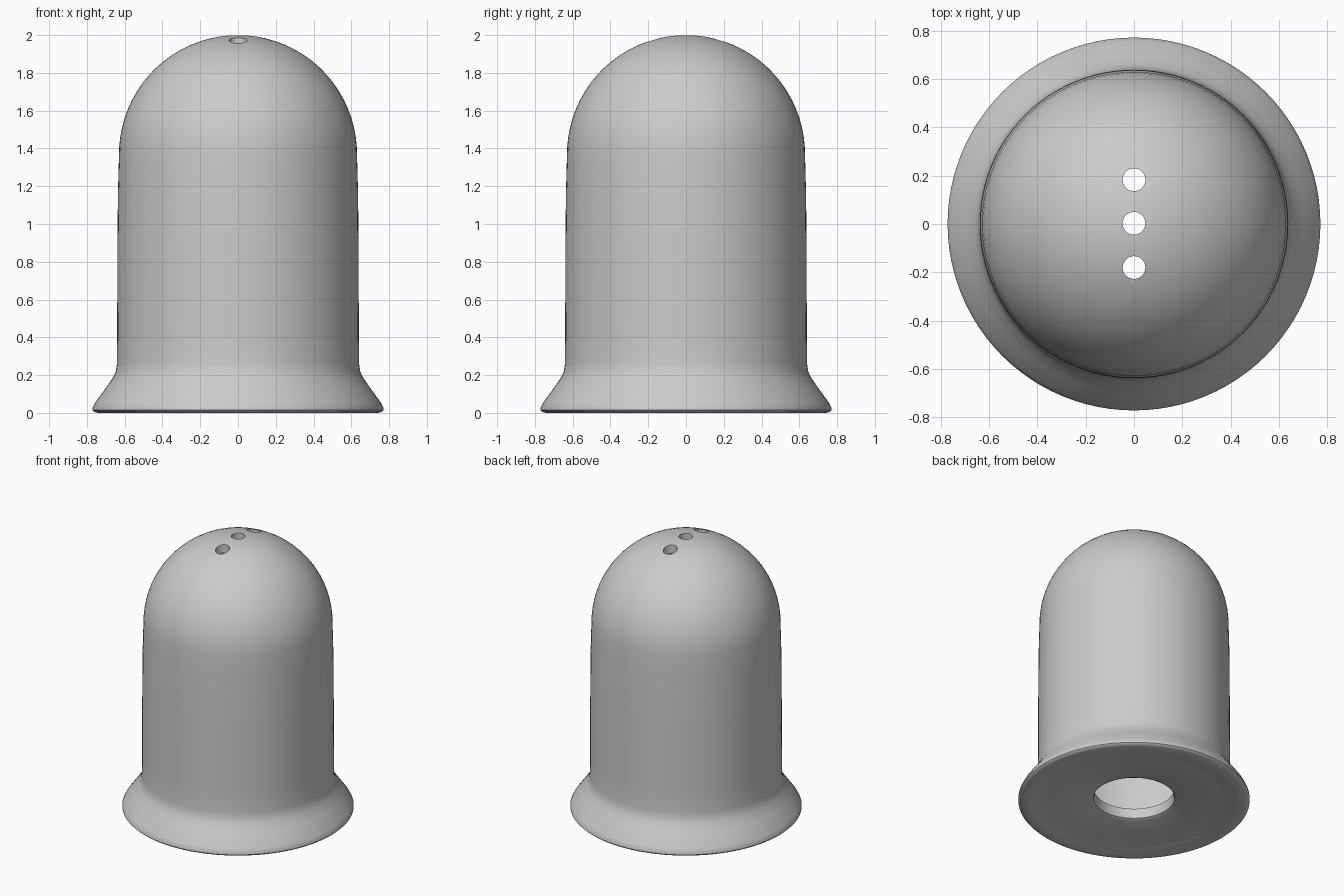
import bpy, bmesh, math

if "Cube" in bpy.data.objects:
    bpy.data.objects.remove(bpy.data.objects["Cube"])

SEG = 96
mat = bpy.data.materials.new("light_grey_ceramic")
mat.diffuse_color = (0.6, 0.6, 0.6, 1)
mat.use_nodes = True
mat.node_tree.nodes["Principled BSDF"].inputs["Base Color"].default_value = mat.diffuse_color


def arc(radius, cz, start, steps=18):
    """Dome profile from the shoulder angle up to the pole."""
    pts = []
    for i in range(steps + 1):
        a = start + (math.pi / 2 - start) * i / steps
        pts.append((max(radius * math.cos(a), 0.0), cz + radius * math.sin(a)))
    return pts


# Outer skin: rounded filling hole, recessed base, flared foot, wall and dome
outer = [(0.265, 0.05), (0.27, 0.03), (0.29, 0.02), (0.58, 0.02), (0.64, 0.013),
         (0.69, 0.0), (0.74, 0.0), (0.762, 0.005), (0.771, 0.014), (0.771, 0.025),
         (0.758, 0.052), (0.70, 0.132), (0.66, 0.19), (0.647, 0.22), (0.641, 0.26),
         (0.64, 0.40), (0.638, 0.90), (0.636, 1.15), (0.632, 1.30)] + arc(0.63, 1.37, 0.06)
# Inner skin, running from the pole down to the floor
inner = list(reversed([(0.265, 0.10), (0.53, 0.10), (0.565, 0.12), (0.58, 0.16),
                       (0.578, 0.9), (0.574, 1.25)] + arc(0.57, 1.37, 0.0)))

bm = bmesh.new()
rings = []
for r, z in outer + inner:
    if r < 1e-4:
        rings.append([bm.verts.new((0, 0, z))])
    else:
        rings.append([bm.verts.new((r * math.cos(2 * math.pi * i / SEG),
                                    r * math.sin(2 * math.pi * i / SEG), z))
                      for i in range(SEG)])
for k in range(len(rings)):
    a, b = rings[k], rings[(k + 1) % len(rings)]
    if len(a) == 1 and len(b) == 1:
        continue
    for i in range(SEG):
        j = (i + 1) % SEG
        if len(b) == 1:
            bm.faces.new((a[i], a[j], b[0]))
        elif len(a) == 1:
            bm.faces.new((a[0], b[j], b[i]))
        else:
            bm.faces.new((a[i], a[j], b[j], b[i]))
bmesh.ops.recalc_face_normals(bm, faces=bm.faces)
mesh = bpy.data.meshes.new("shaker_body")
bm.to_mesh(mesh)
bm.free()
body = bpy.data.objects.new("shaker_body", mesh)
bpy.context.collection.objects.link(body)
mesh.materials.append(mat)

# Three pouring holes through the dome
cutters = []
for y in (-0.18, 0.003, 0.183):
    bpy.ops.mesh.primitive_cylinder_add(vertices=32, radius=0.047, depth=0.5,
                                        location=(0, y, 1.97))
    cutter = bpy.context.object
    cutter.name = "hole_cutter"
    cutter.hide_render = True
    cutter.data.materials.append(mat)
    cutters.append(cutter)
    m = body.modifiers.new("pouring_hole", "BOOLEAN")
    m.operation = "DIFFERENCE"
    m.solver = "EXACT"
    m.object = cutter

bpy.ops.object.select_all(action="DESELECT")
bpy.context.view_layer.objects.active = body
body.select_set(True)
for m in list(body.modifiers):
    bpy.ops.object.modifier_apply(modifier=m.name)
for c in cutters:
    bpy.data.objects.remove(c)
bpy.ops.object.shade_smooth_by_angle(angle=math.radians(40))
